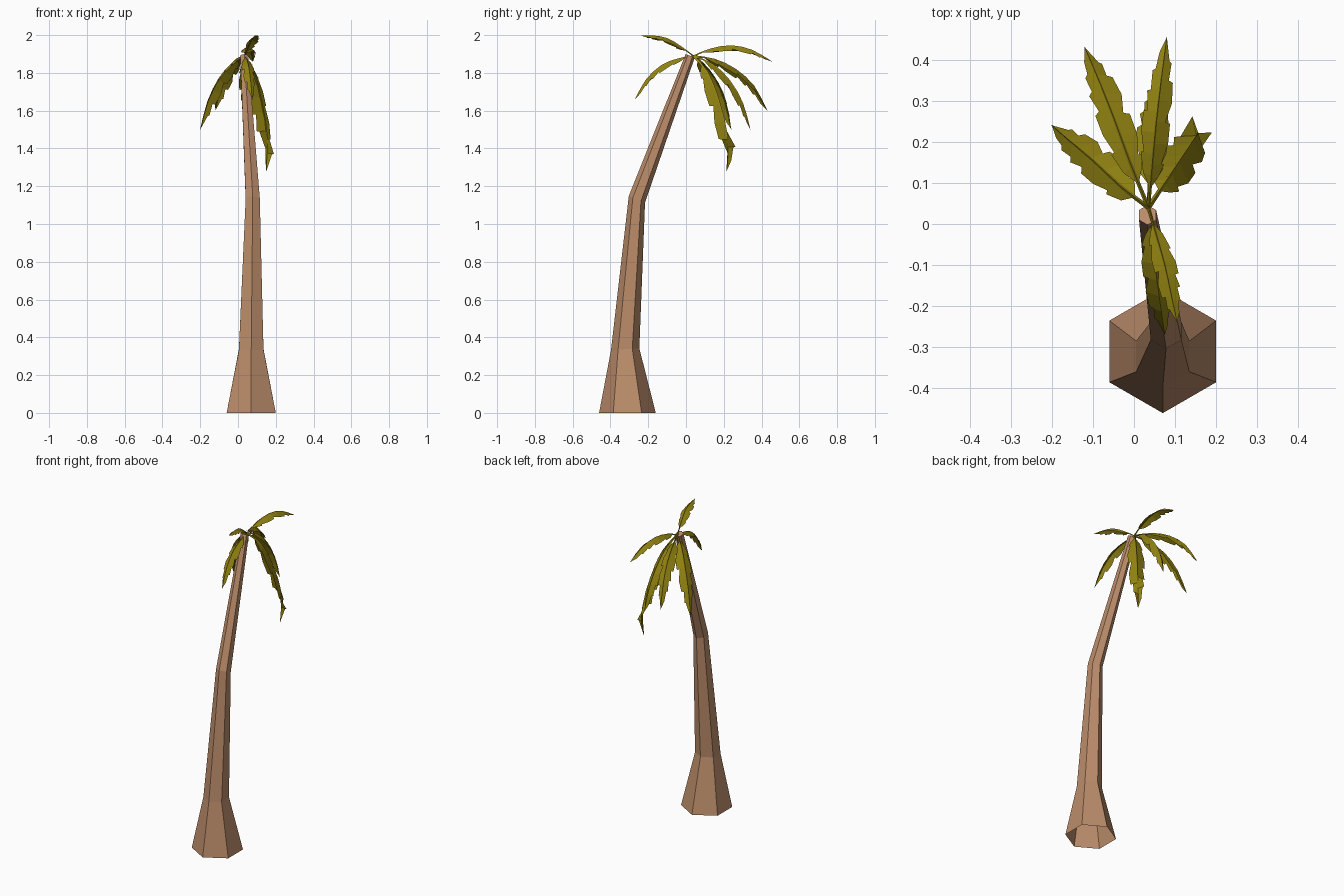
import bpy, bmesh, math
from mathutils import Vector

cube = bpy.data.objects.get("Cube")
if cube:
    bpy.data.objects.remove(cube, do_unlink=True)


def material(name, rgb):
    m = bpy.data.materials.new(name)
    m.use_nodes = True
    m.diffuse_color = (*rgb, 1)
    m.node_tree.nodes["Principled BSDF"].inputs["Base Color"].default_value = (*rgb, 1)
    return m


bark = material("brown bark", (0.50, 0.265, 0.145))
olive = material("olive leaf", (0.30, 0.235, 0.006))


def finish(bm, name, mat):
    mesh = bpy.data.meshes.new(name)
    bm.to_mesh(mesh)
    bm.free()
    mesh.materials.append(mat)
    obj = bpy.data.objects.new(name, mesh)
    bpy.context.collection.objects.link(obj)
    return obj


def bridge(bm, a, b):
    n = len(a)
    for i in range(n):
        bm.faces.new((a[i], a[(i + 1) % n], b[(i + 1) % n], b[i]))


# Trunk: six-sided tilted rings (x, y, z, radius, tilt), open at the bottom
RINGS = [(0.07, -0.31, 0.0, 0.15, 0.0), (0.07, -0.322, 0.337, 0.075, 0.06),
         (0.078, -0.26, 1.13, 0.043, -0.4), (0.033, 0.022, 1.89, 0.024, -0.4)]
bm = bmesh.new()
rings = []
for x, y, z, r, tilt in RINGS:
    ring = []
    for k in range(6):
        a = math.radians(30 + 60 * k)
        dy = r * math.sin(a)
        ring.append(bm.verts.new((x + r * math.cos(a), y + dy, z + tilt * dy)))
    rings.append(ring)
for a, b in zip(rings, rings[1:]):
    bridge(bm, a, b)
bm.faces.new(rings[-1])
finish(bm, "trunk", bark)


def sample(path, t):
    """Smooth point on a path, t from 0 to 1."""
    p = [Vector(q) for q in path]
    p = [2 * p[0] - p[1]] + p + [2 * p[-1] - p[-2]]
    s = t * (len(path) - 1)
    i = min(int(s), len(path) - 2)
    u = s - i
    a, b, c, d = p[i:i + 4]
    return 0.5 * (2 * b + (c - a) * u + (2 * a - 5 * b + 4 * c - d) * u * u
                  + (3 * b - a - 3 * c + d) * u ** 3)


# Torn blade outlines: (position along leaf, relative half width)
LEFT = [(0.13, 0.0), (0.22, 0.6), (0.34, 0.9), (0.345, 0.7), (0.46, 1.0), (0.58, 1.0),
        (0.585, 0.7), (0.70, 0.9), (0.705, 0.65), (0.82, 0.7), (0.825, 0.5), (0.92, 0.38), (1.0, 0.0)]
RIGHT = [(0.13, 0.0), (0.20, 0.5), (0.28, 0.85), (0.285, 0.65), (0.40, 1.0), (0.52, 1.0),
         (0.525, 0.65), (0.64, 0.97), (0.76, 0.85), (0.765, 0.55), (0.87, 0.58), (0.875, 0.42), (1.0, 0.0)]


def leaf(name, path, half):
    bm = bmesh.new()
    flat = Vector(path[-1]) - Vector(path[0])
    side = Vector((flat.y, -flat.x, 0)).normalized()

    def frame(t):
        tangent = sample(path, min(t + 0.02, 1)) - sample(path, max(t - 0.02, 0))
        up = side.cross(tangent).normalized()
        return sample(path, t), up if up.z >= 0 else -up

    # Folded blade halves hanging from the midrib
    for sign, outline in ((-1, LEFT), (1, RIGHT)):
        pairs = []
        for t, w in outline:
            centre, up = frame(t)
            mid = bm.verts.new(centre)
            if w:
                edge = bm.verts.new(centre + side * sign * half * w - up * half * w * 0.75)
            else:
                edge = mid
            pairs.append((mid, edge))
        for (m0, e0), (m1, e1) in zip(pairs, pairs[1:]):
            loop = list(dict.fromkeys((m0, e0, e1, m1)))
            bm.faces.new(loop if sign < 0 else loop[::-1])
    # Three-sided stalk and midrib
    tube = []
    for i in range(9):
        t = i / 8
        centre, up = frame(t)
        r = half * (0.15 - 0.12 * t)
        tube.append([bm.verts.new(centre + r * (side * math.cos(a) + up * math.sin(a)))
                     for a in (math.pi / 2, math.pi * 7 / 6, math.pi * 11 / 6)])
    for a, b in zip(tube, tube[1:]):
        bridge(bm, b, a)
    bm.faces.new(tube[0])
    bm.faces.new(tube[-1][::-1])
    finish(bm, name, olive)


# Crown of seven leaves, all growing from the trunk top
C = (0.035, 0.04, 1.888)
LEAVES = {
    "leaf_back_right_low": (0.043, [C, (-0.03, 0.09, 1.85), (-0.10, 0.155, 1.77),
                                    (-0.16, 0.205, 1.65), (-0.20, 0.24, 1.50)]),
    "leaf_back_right": (0.04, [C, (-0.01, 0.15, 1.87), (-0.05, 0.26, 1.82),
                               (-0.09, 0.36, 1.73), (-0.12, 0.43, 1.60)]),
    "leaf_back_high": (0.034, [C, (0.043, 0.13, 1.925), (0.053, 0.24, 1.943),
                               (0.066, 0.35, 1.92), (0.08, 0.455, 1.86)]),
    "leaf_back_low": (0.038, [C, (0.04, 0.14, 1.845), (0.045, 0.23, 1.76),
                              (0.052, 0.30, 1.64), (0.06, 0.34, 1.50)]),
    "leaf_back_left": (0.048, [C, (0.085, 0.115, 1.80), (0.125, 0.175, 1.65),
                               (0.155, 0.22, 1.46), (0.15, 0.215, 1.28)]),
    "leaf_front_low": (0.032, [C, (0.045, -0.045, 1.872), (0.055, -0.13, 1.838),
                               (0.066, -0.21, 1.765), (0.075, -0.27, 1.66)]),
    "leaf_front_high": (0.028, [C, (0.055, -0.03, 1.94), (0.075, -0.10, 1.982),
                                (0.09, -0.17, 1.996), (0.105, -0.24, 1.998)]),
}
for name, (half, path) in LEAVES.items():
    leaf(name, path, half)
